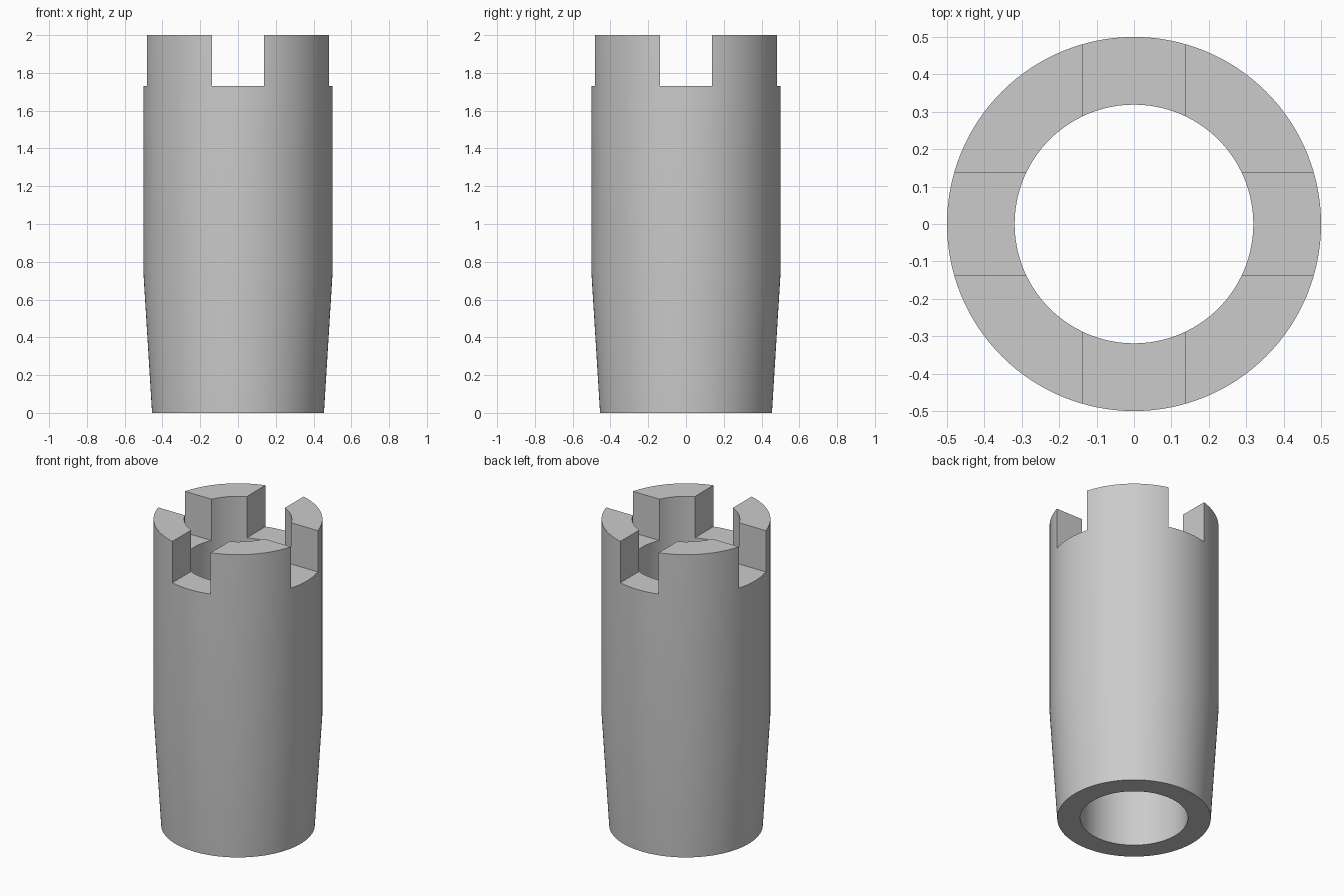
import bpy, bmesh, math

cube = bpy.data.objects.get("Cube")
if cube:
    bpy.data.objects.remove(cube, do_unlink=True)

BORE, OUTER, FOOT = 0.319, 0.5, 0.455
HEIGHT, TAPER_TOP, SLOT_FLOOR, SLOT_WIDTH = 2.0, 0.73, 1.73, 0.276

grey = bpy.data.materials.new("plain grey")
grey.use_nodes = True
colour = (0.6, 0.6, 0.6, 1)
grey.diffuse_color = colour
grey.node_tree.nodes["Principled BSDF"].inputs["Base Color"].default_value = colour


def make_object(name, bm):
    bmesh.ops.recalc_face_normals(bm, faces=bm.faces)
    mesh = bpy.data.meshes.new(name)
    bm.to_mesh(mesh)
    bm.free()
    mesh.materials.append(grey)
    obj = bpy.data.objects.new(name, mesh)
    bpy.context.collection.objects.link(obj)
    return obj


# Tube: closed wall profile turned around the z axis
bm = bmesh.new()
profile = [(BORE, 0), (FOOT, 0), (OUTER, TAPER_TOP), (OUTER, HEIGHT), (BORE, HEIGHT)]
verts = [bm.verts.new((r, 0, z)) for r, z in profile]
edges = [bm.edges.new((v, verts[i - 1])) for i, v in enumerate(verts)]
bmesh.ops.spin(bm, geom=verts + edges, cent=(0, 0, 0), axis=(0, 0, 1),
               angle=math.tau, steps=128, use_merge=True)
bmesh.ops.remove_doubles(bm, verts=bm.verts, dist=0.0001)
tube = make_object("castellated_tube", bm)

# Two crossing slots cut the rim into four teeth
bpy.context.view_layer.objects.active = tube
tube.select_set(True)
for name, size in (("slot_x", (2, SLOT_WIDTH)), ("slot_y", (SLOT_WIDTH, 2))):
    bm = bmesh.new()
    bmesh.ops.create_cube(bm, size=1)
    bmesh.ops.scale(bm, vec=(*size, 1), verts=bm.verts)
    bmesh.ops.translate(bm, vec=(0, 0, SLOT_FLOOR + 0.5), verts=bm.verts)
    cutter = make_object(name, bm)
    cutter.hide_render = True
    cut = tube.modifiers.new(name, 'BOOLEAN')
    cut.operation = 'DIFFERENCE'
    cut.solver = 'EXACT'
    cut.object = cutter
    bpy.ops.object.modifier_apply(modifier=cut.name)
    bpy.data.objects.remove(cutter, do_unlink=True)

bpy.ops.object.shade_smooth_by_angle(angle=math.radians(30))
